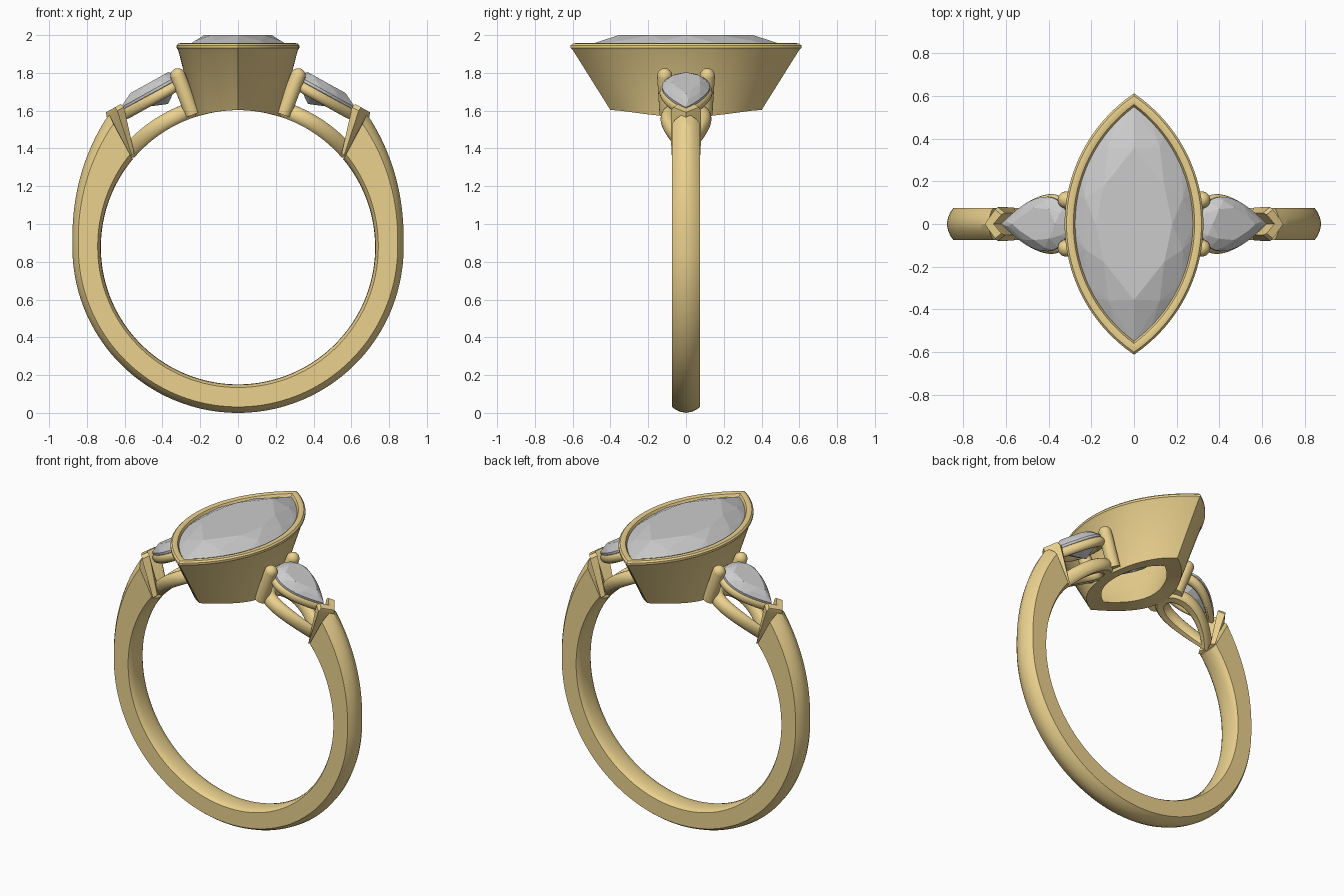
import bpy, bmesh
from math import sin, cos, pi, sqrt, radians
from mathutils import Vector

if "Cube" in bpy.data.objects:
    bpy.data.objects.remove(bpy.data.objects["Cube"])

CZ, RI = 0.877, 0.726          # finger hole centre height and radius
gold = bpy.data.materials.new("gold")
gold.diffuse_color = (0.83, 0.64, 0.27, 1)
gold.use_nodes = True
gold.node_tree.nodes["Principled BSDF"].inputs["Base Color"].default_value = gold.diffuse_color


def finish(name, bm, metal=True, mirror=False):
    bmesh.ops.recalc_face_normals(bm, faces=bm.faces)
    me = bpy.data.meshes.new(name)
    bm.to_mesh(me)
    bm.free()
    ob = bpy.data.objects.new(name, me)
    bpy.context.collection.objects.link(ob)
    if metal:
        me.materials.append(gold)
        bpy.ops.object.select_all(action='DESELECT')
        ob.select_set(True)
        bpy.context.view_layer.objects.active = ob
        bpy.ops.object.shade_smooth_by_angle(angle=radians(32))
    if mirror:
        ob.modifiers.new("mirror", 'MIRROR')
    return ob


def loft(bm, rings, closed=False):
    """Skin closed rings; either join last to first or cap both ends."""
    vs = [[bm.verts.new(p) for p in r] for r in rings]
    n = len(vs[0])
    for a, b in zip(vs, vs[1:] + (vs[:1] if closed else [])):
        for i in range(n):
            j = (i + 1) % n
            bm.faces.new((a[i], a[j], b[j], b[i]))
    if not closed:
        bm.faces.new(vs[0])
        bm.faces.new(vs[-1])


def marquise(t, L, W):
    """Two arcs meeting at points on +y and -y; t runs 0..1."""
    R = (L * L + W * W) / (2 * W)
    s = 1 if t < 0.5 else -1
    y = L * (1 - 4 * t) if t < 0.5 else L * (4 * t - 3)
    return s * (sqrt(max(0, R * R - y * y)) - (R - W)), y


def pear(t, L, W):
    """Teardrop with its point on +u."""
    a = 2 * pi * t
    return L * cos(a), W / 0.77 * sin(a) * sin(a / 2)


def gem(name, outline, place, crown, depth, shift=0.0, mirror=False):
    """Brilliant cut as the hull of table, crown, girdle, pavilion and culet points."""
    bm = bmesh.new()

    def ring(n, off, scale, h, du=0.0):
        for i in range(n):
            u, v = outline(((i + off) / n) % 1)
            bm.verts.new(place(u * scale + du, v * scale, h))
    ring(8, 0, 0.64, crown, shift * 0.36)
    ring(8, 0.5, 0.86, crown * 0.52, shift * 0.14)
    ring(32, 0, 1, 0)
    ring(32, 0, 1, -0.014)
    ring(8, 0.5, 0.5, -depth * 0.6, shift * 0.5)
    bm.verts.new(place(shift, 0, -depth))
    res = bmesh.ops.convex_hull(bm, input=bm.verts)
    junk = [g for g in res["geom_interior"] if isinstance(g, bmesh.types.BMVert)]
    bmesh.ops.delete(bm, geom=junk, context='VERTS')
    return finish(name, bm, metal=False, mirror=mirror)


# Shank: domed band that deepens toward both shoulders
half = [(0, 0), (0.015, 0.035), (0.05, 0.06), (0.11, 0.075), (0.79, 0.075),
        (0.88, 0.057), (0.96, 0.03), (1, 0)]
profile = half + [(f, -y) for f, y in half[-2:0:-1]]
rings = []
for k in range(129):
    s = k / 64 - 1                              # -1 left shoulder .. 1 right
    ring = []
    for f, y in profile:
        ang = -90 + s * (130 + 6 * f)
        up = max(0, abs(s) * 136 - 90) / 46
        ro = 0.877 + 0.105 * up ** 1.6
        r = RI + f * (ro - RI)
        ring.append((r * cos(radians(ang)), y, CZ + r * sin(radians(ang))))
    rings.append(ring)
bm = bmesh.new()
loft(bm, rings)
finish("shank", bm)

# Centre bezel: flared marquise cup, underside following the finger hole
walls = [(.40, .225, None), (.60, .317, 1.922), (.612, .325, 1.932), (.612, .325, 1.945),
         (.60, .316, 1.955), (.58, .30, 1.958), (.56, .284, 1.953), (.55, .276, 1.94),
         (.54, .27, 1.91), (.28, .15, None)]
rings = []
for L, W, z in walls:
    ring = []
    for i in range(80):
        x, y = marquise(i / 80, L, W)
        ring.append((x, y, z or CZ + sqrt(RI ** 2 - x * x)))
    rings.append(ring)
bm = bmesh.new()
loft(bm, rings, closed=True)
finish("centre_bezel", bm)

# Centre stone
gem("centre_stone", lambda t: marquise(t, 0.555, 0.28),
    lambda u, v, h: (u, v, 1.935 + h), 0.065, 0.25)

# Side stones, tilted down and outward
TILT = radians(29)
U = Vector((cos(TILT), 0, -sin(TILT)))
N = Vector((sin(TILT), 0, cos(TILT)))
C = Vector((0.465, 0, 1.703))


def tilted(u, v, h):
    return C + U * u + N * h + Vector((0, v, 0))


gem("side_stones", lambda t: pear(t, 0.178, 0.128), tilted, 0.042, 0.105,
    shift=-0.05, mirror=True)

# Upper gallery rails: pear-shaped wires beneath the side stones
bm = bmesh.new()
rings = []
for k in range(14):
    p = 2 * pi * k / 14
    d, h = 0.03 * cos(p), 0.03 * sin(p)
    rings.append([tilted(*pear(i / 48, 0.165 + d, 0.11 + d), h - 0.042) for i in range(48)])
loft(bm, rings, closed=True)
finish("upper_rails", bm, mirror=True)

# Lower gallery rails: wider pear rings wrapped on the finger hole
bm = bmesh.new()
rings = []
for k in range(18):
    p = 2 * pi * k / 18
    d = 0.04 * cos(p)
    r = RI + max(0, 0.038 + 0.046 * sin(p))
    ring = []
    for i in range(48):
        u, v = pear(i / 48, 0.195 + d, 0.095 + d)
        a = radians(57) - u / 0.77
        ring.append((r * cos(a), v, CZ + r * sin(a)))
    rings.append(ring)
loft(bm, rings, closed=True)
finish("lower_rails", bm, mirror=True)

# Round prongs with domed tips beside the bezel
bm = bmesh.new()
for sy in (1, -1):
    a, b = Vector((0.24, sy * 0.10, 1.58)), Vector((0.318, sy * 0.113, 1.785))
    w = (b - a).normalized()
    e1 = w.cross(Vector((0, 1, 0))).normalized()
    e2 = w.cross(e1)
    stations = [(a, 0.04)] + [(b + w * 0.04 * sin(q), 0.04 * cos(q))
                              for q in (0, 0.35, 0.7, 1.05, 1.35, 1.52)]
    loft(bm, [[c + (e1 * cos(2 * pi * i / 20) + e2 * sin(2 * pi * i / 20)) * r
               for i in range(20)] for c, r in stations])
finish("round_prongs", bm, mirror=True)

# V prongs guarding the pear points and closing the shoulders
vee = [(.05, 0), (-.015, .08), (-.055, .052), (-.005, 0), (-.055, -.052), (-.015, -.08)]
bm = bmesh.new()
rings = []
for x, z, su, sv in ((0.568, 1.362, 0.4, 0.97), (0.652, 1.592, 1, 1), (0.662, 1.612, 0.85, 0.85)):
    rings.append([Vector((x, 0, z)) + U * u * su + Vector((0, v * sv, 0)) for u, v in vee])
loft(bm, rings)
finish("v_prongs", bm, mirror=True)
